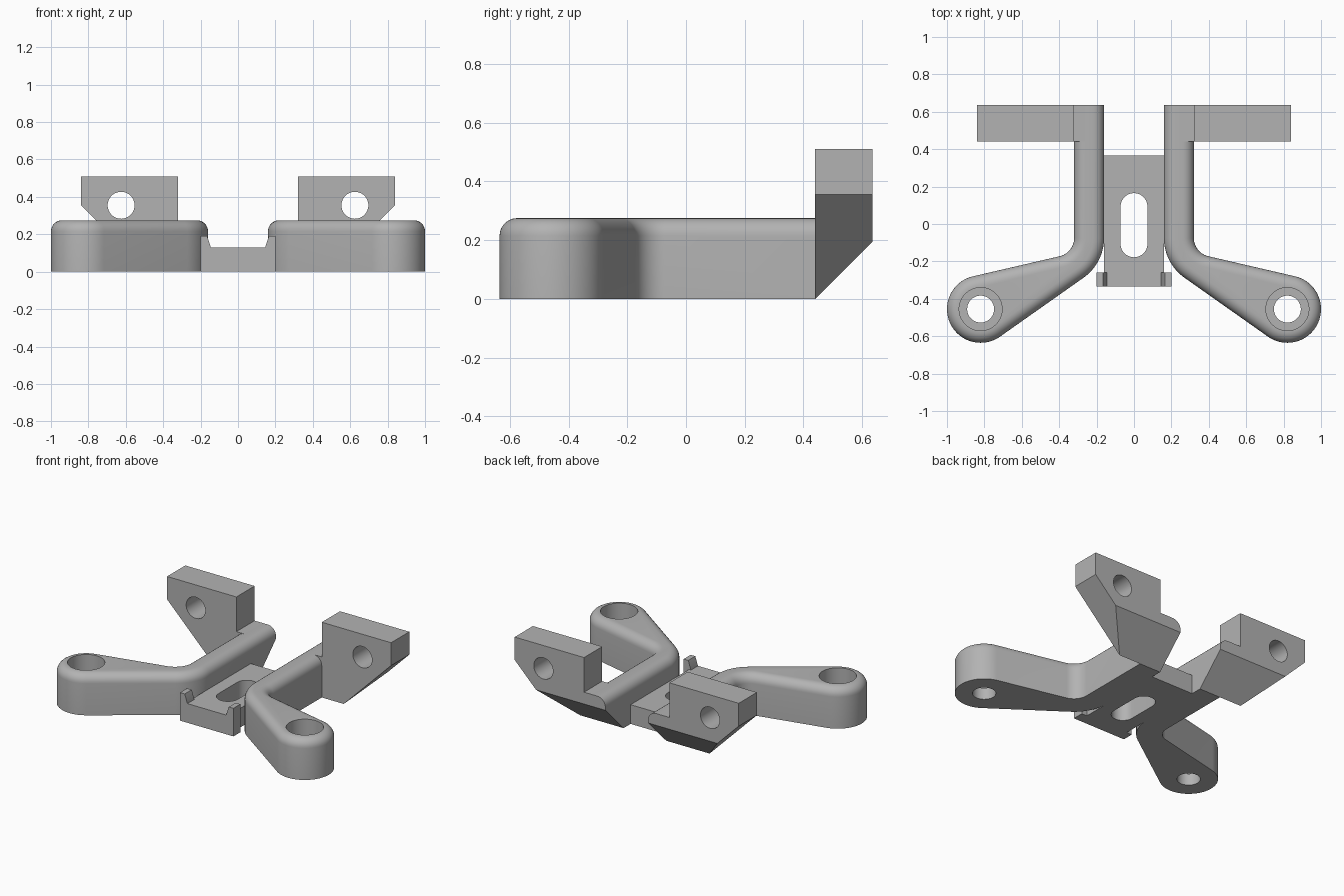
import bpy
import bmesh
from math import radians, cos, sin, pi
from mathutils import Vector, Matrix

cube = bpy.data.objects.get("Cube")
if cube:
    bpy.data.objects.remove(cube, do_unlink=True)

grey = bpy.data.materials.new("plain grey")
grey.use_nodes = True
grey.diffuse_color = (0.45, 0.45, 0.45, 1)
grey.node_tree.nodes["Principled BSDF"].inputs["Base Color"].default_value = (0.45, 0.45, 0.45, 1)

BACK = 0.635      # rear face of arms and lugs
LUG_FRONT = 0.44  # front face of lugs, where the underside starts to slope
ARM_TOP = 0.275
ROUND = 0.06


def arc(cx, cy, r, start, end, steps):
    """Points along an arc, angles in degrees."""
    angles = [radians(start + (end - start) * i / steps) for i in range(steps + 1)]
    return [(cx + r * cos(a), cy + r * sin(a)) for a in angles]


def prism(points, low, high, upright=False):
    """Extrude an outline along z, or along y when upright."""
    bm = bmesh.new()
    def place(p, d):
        return (p[0], d, p[1]) if upright else (p[0], p[1], d)
    face = bm.faces.new([bm.verts.new(place(p, low)) for p in points])
    new = bmesh.ops.extrude_face_region(bm, geom=[face])["geom"]
    shift = Vector(place((0, 0), high - low))
    bmesh.ops.translate(bm, verts=[v for v in new if isinstance(v, bmesh.types.BMVert)], vec=shift)
    bmesh.ops.recalc_face_normals(bm, faces=bm.faces)
    return bm


def slope_underside(bm):
    """Cut the rear underside off at 45 degrees and close it."""
    cut = bmesh.ops.bisect_plane(bm, geom=bm.verts[:] + bm.edges[:] + bm.faces[:], dist=1e-5,
                                 plane_co=(0, LUG_FRONT, 0), plane_no=(0, 1, -1), clear_outer=True)
    bmesh.ops.holes_fill(bm, edges=[e for e in bm.edges if e.is_boundary], sides=0)
    bmesh.ops.recalc_face_normals(bm, faces=bm.faces)


def make(name, bm):
    mesh = bpy.data.meshes.new(name)
    bm.to_mesh(mesh)
    bm.free()
    mesh.materials.append(grey)
    obj = bpy.data.objects.new(name, mesh)
    bpy.context.collection.objects.link(obj)
    return obj


def activate(obj):
    bpy.ops.object.select_all(action='DESELECT')
    obj.select_set(True)
    bpy.context.view_layer.objects.active = obj


def drill(obj, cutter_bm):
    """Subtract a cutter, then discard it."""
    cutter = make("hole_cutter", cutter_bm)
    cutter.hide_render = True
    mod = obj.modifiers.new("hole", 'BOOLEAN')
    mod.operation, mod.solver, mod.object = 'DIFFERENCE', 'EXACT', cutter
    activate(obj)
    bpy.ops.object.modifier_apply(modifier=mod.name)
    bpy.data.objects.remove(cutter, do_unlink=True)


def finish(obj):
    activate(obj)
    bpy.ops.object.shade_smooth_by_angle(angle=radians(30))


def mirrored(obj, name):
    """Copy across x = 0 with correct outward normals."""
    bm = bmesh.new()
    bm.from_mesh(obj.data)
    bmesh.ops.transform(bm, matrix=Matrix.Scale(-1, 4, (1, 0, 0)), verts=bm.verts)
    bmesh.ops.reverse_faces(bm, faces=bm.faces)
    finish(make(name, bm))


# Bent arm with rounded top, ending in a screw boss
boss = (0.82, -0.455)
bend = (0.42, -0.075)
outline = [(0.16, BACK)]
outline += arc(*bend, 0.26, 180, 235, 12)
outline += arc(*boss, 0.18, -125, 76, 40)
outline += arc(*bend, 0.10, 256, 180, 12)
outline += [(0.32, BACK)]
bm = prism(outline, 0, ARM_TOP)
top_edges = [e for e in bm.edges
             if all(v.co.z > ARM_TOP - 1e-4 for v in e.verts)
             and not all(v.co.y > BACK - 1e-4 for v in e.verts)]
bmesh.ops.bevel(bm, geom=top_edges, offset=ROUND, offset_type='OFFSET', segments=7,
                profile=0.5, affect='EDGES')
slope_underside(bm)
arm = make("left_arm", bm)
drill(arm, prism(arc(*boss, 0.072, 0, 352.5, 47), -0.1, 0.4))
drill(arm, prism(arc(*boss, 0.115, 0, 352.5, 47), 0.08, 0.4))
finish(arm)
mirrored(arm, "right_arm")

# Upright lug with cropped outer corner and cross hole
lug_outline = [(0.25, 0), (0.485, 0), (0.84, 0.355), (0.84, 0.51),
               (0.32, 0.51), (0.32, ARM_TOP), (0.25, ARM_TOP)]
bm = prism(lug_outline, LUG_FRONT, BACK, upright=True)
slope_underside(bm)
lug = make("left_lug", bm)
drill(lug, prism(arc(0.625, 0.355, 0.072, 0, 352.5, 47), 0.3, 0.8, upright=True))
finish(lug)
mirrored(lug, "right_lug")

# Centre plate with long slot
PLATE_FRONT, PLATE_TOP = -0.335, 0.13
plate = make("centre_plate", prism([(-0.16, PLATE_FRONT), (0.16, PLATE_FRONT),
                                    (0.16, 0.365), (-0.16, 0.365)], 0, PLATE_TOP))
slot = arc(0, 0.093, 0.072, 0, 180, 20) + arc(0, -0.106, 0.072, 180, 360, 20)
drill(plate, prism(slot, -0.1, 0.3))
finish(plate)

# Small clips at the front corners of the plate
clip = make("left_clip", prism([(0.145, 0), (0.2, 0), (0.2, 0.19), (0.165, 0.19),
                                (0.145, PLATE_TOP)], PLATE_FRONT, -0.26, upright=True))
finish(clip)
mirrored(clip, "right_clip")
